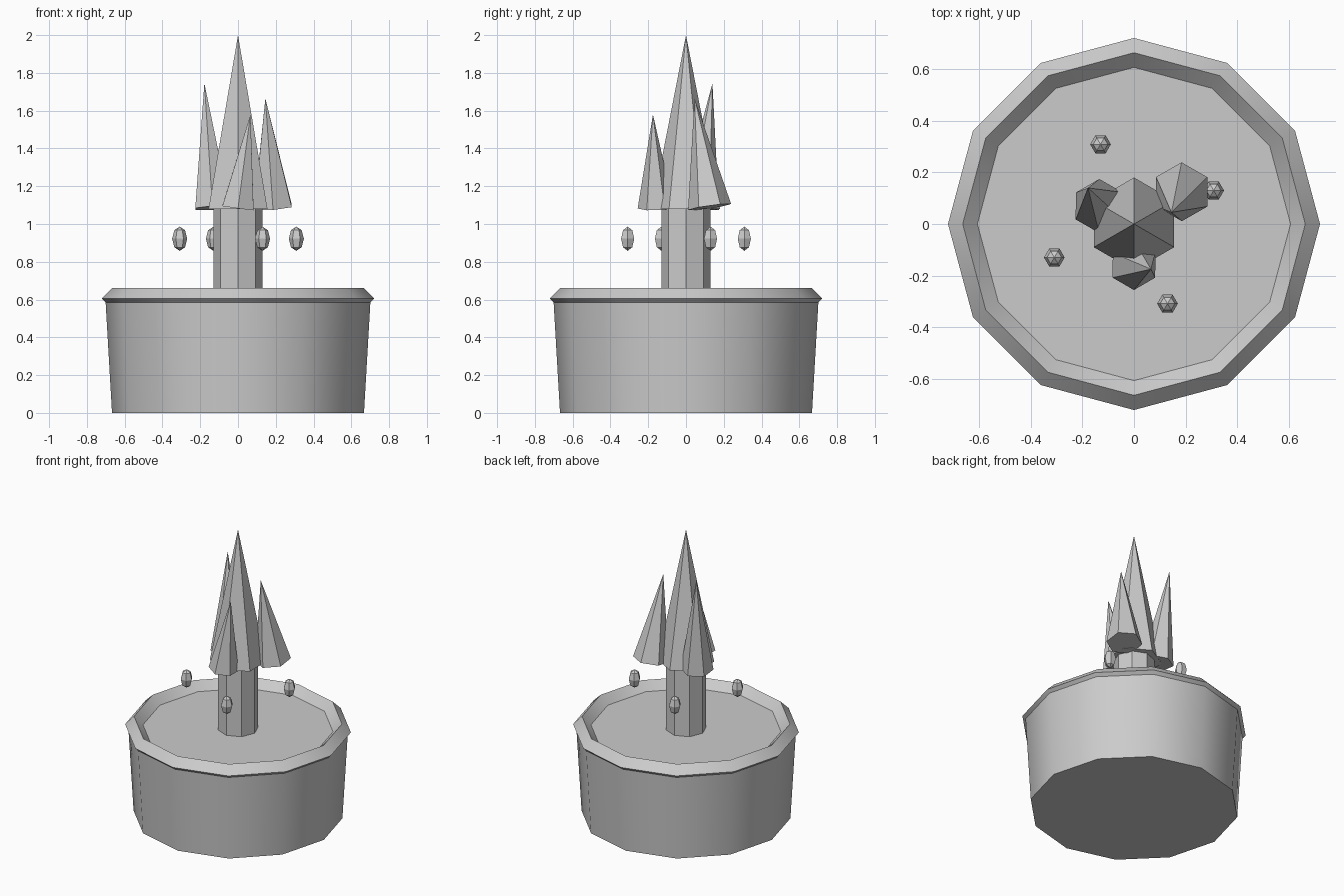
import bpy
import math
from mathutils import Vector

if "Cube" in bpy.data.objects:
    bpy.data.objects.remove(bpy.data.objects["Cube"], do_unlink=True)

# One stone colour throughout
stone = bpy.data.materials.new("grey_stone")
stone.use_nodes = True
colour = (0.6, 0.6, 0.6, 1.0)
stone.diffuse_color = colour
stone.node_tree.nodes["Principled BSDF"].inputs["Base Color"].default_value = colour


def finish(name, smooth=False):
    """Name and colour the active object, optionally smoothing shallow edges."""
    obj = bpy.context.object
    obj.name = name
    obj.data.materials.append(stone)
    if smooth:
        bpy.ops.object.shade_smooth_by_angle(angle=math.radians(35))
    return obj


def crystal(name, base, tip, radius):
    """Six-sided spike whose axis runs from base centre to tip."""
    base, tip = Vector(base), Vector(tip)
    axis = tip - base
    turn = Vector((0, 0, 1)).rotation_difference(axis)
    bpy.ops.mesh.primitive_cone_add(
        vertices=6, radius1=radius, radius2=0, depth=axis.length,
        location=(base + tip) / 2, rotation=turn.to_euler())
    finish(name)


# Basin: tapered twelve-sided drum, its top is the floor inside the rim
bpy.ops.mesh.primitive_cone_add(
    vertices=12, radius1=0.667, radius2=0.702, depth=0.605, location=(0, 0, 0.3025))
finish("basin", smooth=True)

# Rim: diamond-section ring
bpy.ops.mesh.primitive_torus_add(
    major_segments=12, minor_segments=4, major_radius=0.664, minor_radius=0.057,
    location=(0, 0, 0.605))
finish("basin_rim", smooth=True)

# Central pillar
bpy.ops.mesh.primitive_cylinder_add(
    vertices=8, radius=0.13, depth=0.5, location=(0, 0, 0.84))
finish("pillar")

# Crystal cluster
crystal("main_crystal", (0, 0, 1.08), (0, 0, 2), 0.18)
crystal("right_crystal", (-0.135, 0.07, 1.085), (-0.178, 0.14, 1.745), 0.105)
crystal("left_crystal", (0.185, 0.125, 1.09), (0.145, 0.045, 1.665), 0.115)
crystal("front_crystal", (0, -0.16, 1.085), (0.066, -0.175, 1.58), 0.096)

# Four floating drops in a ring around the pillar
for i in range(4):
    angle = math.radians(22.8 + 90 * i)
    bpy.ops.mesh.primitive_uv_sphere_add(
        segments=6, ring_count=4, radius=0.04,
        location=(0.335 * math.cos(angle), 0.335 * math.sin(angle), 0.922),
        rotation=(0, 0, math.radians(30)))
    drop = finish(f"floating_drop_{i + 1}")
    drop.scale.z = 1.6
